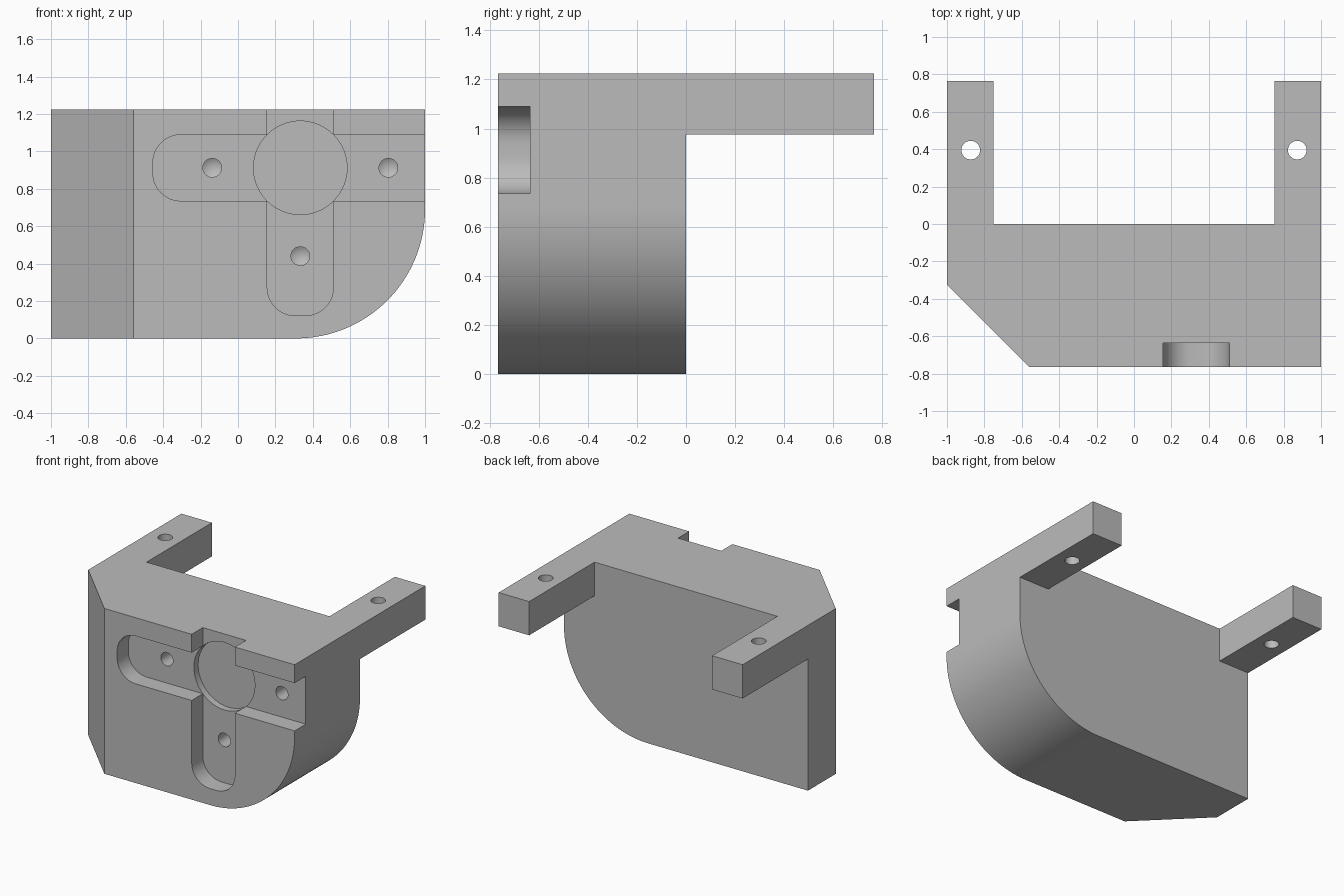
import bpy, bmesh, math
from mathutils import Matrix, Vector

if "Cube" in bpy.data.objects:
    bpy.data.objects.remove(bpy.data.objects["Cube"])

grey = bpy.data.materials.new("mid grey")
grey.use_nodes = True
grey.diffuse_color = (0.5, 0.5, 0.5, 1)
grey.node_tree.nodes["Principled BSDF"].inputs["Base Color"].default_value = (0.5, 0.5, 0.5, 1)

HALF_DEPTH, HEIGHT = 0.765, 1.225
FRONT, SLOT_FLOOR, DISC_FLOOR = -HALF_DEPTH, -0.635, -0.585
HUB_X, HUB_Z = 0.333, 0.912


def finish(name, bm):
    bmesh.ops.recalc_face_normals(bm, faces=bm.faces)
    mesh = bpy.data.meshes.new(name)
    bm.to_mesh(mesh)
    bm.free()
    mesh.materials.append(grey)
    obj = bpy.data.objects.new(name, mesh)
    bpy.context.collection.objects.link(obj)
    return obj


def prism(name, points, start, end, axis="y"):
    """Extrude an outline in the xz plane along y, or in the xy plane along z."""
    bm = bmesh.new()
    place = (lambda a, b: (a, start, b)) if axis == "y" else (lambda a, b: (a, b, start))
    face = bm.faces.new([bm.verts.new(place(a, b)) for a, b in points])
    moved = bmesh.ops.extrude_face_region(bm, geom=[face])["geom"]
    step = end - start
    offset = Vector((0, step, 0) if axis == "y" else (0, 0, step))
    bmesh.ops.translate(bm, vec=offset, verts=[v for v in moved if isinstance(v, bmesh.types.BMVert)])
    return finish(name, bm)


def arc(cx, cy, r, a0, a1, steps):
    angles = [math.radians(a0 + (a1 - a0) * i / steps) for i in range(steps + 1)]
    return [(cx + r * math.cos(a), cy + r * math.sin(a)) for a in angles]


def circle(cx, cy, r, steps=48):
    return arc(cx, cy, r, 0, 360, steps)[:-1]


def rect(x0, x1, y0, y1):
    return [(x0, y0), (x1, y0), (x1, y1), (x0, y1)]


def blind_hole(x, z, r=0.05, depth=0.2):
    """Drilled hole with a conical end."""
    bm = bmesh.new()
    start, end, tip = SLOT_FLOOR - 0.05, SLOT_FLOOR + depth, 0.03
    rings = [[bm.verts.new((a, y, b)) for a, b in circle(x, z, r, 32)] for y in (start, end)]
    point = bm.verts.new((x, end + tip, z))
    bm.faces.new(rings[0])
    for i in range(32):
        j = (i + 1) % 32
        bm.faces.new((rings[0][i], rings[0][j], rings[1][j], rings[1][i]))
        bm.faces.new((rings[1][i], rings[1][j], point))
    return finish("screw_hole_cutter", bm)


# Full block with one large rounded lower corner
R = 0.69
block = prism("bracket_body",
              [(-1, 0)] + arc(1 - R, R, R, -90, 0, 48) + [(1, HEIGHT), (-1, HEIGHT)],
              FRONT, HALF_DEPTH)

cutters = [
    # Space under and between the rear arms
    prism("under_arm_cutter", rect(-2, 2, -1, 0.975), 0, 1),
    prism("between_arm_cutter", rect(-0.75, 0.75, 0.5, 2), 0, 1),
    # Chamfer on the right front edge
    prism("chamfer_cutter", [(-1.2, -0.125), (-1.2, -1.2), (-0.125, -1.2)], -1, 2, "z"),
]

# Cross-shaped slots: one open to the left side, one open to the top
W, r = 0.177, 0.15
x0, z0 = -0.455, 0.122
across = [(1.2, HUB_Z - W), (1.2, HUB_Z + W)]
across += arc(x0 + r, HUB_Z + W - r, r, 90, 180, 12)
across += arc(x0 + r, HUB_Z - W + r, r, 180, 270, 12)
upright = [(HUB_X + W, 1.4), (HUB_X - W, 1.4)]
upright += arc(HUB_X - W + r, z0 + r, r, 180, 270, 12)
upright += arc(HUB_X + W - r, z0 + r, r, 270, 360, 12)
cutters += [prism("across_slot_cutter", across, -1, SLOT_FLOOR),
            prism("upright_slot_cutter", upright, -1, SLOT_FLOOR),
            prism("disc_pocket_cutter", circle(HUB_X, HUB_Z, 0.25, 64), -1, DISC_FLOOR)]

# Screw holes in the slots and through the arms
cutters += [blind_hole(x, z) for x, z in ((-0.138, HUB_Z), (0.804, HUB_Z), (HUB_X, 0.44))]
cutters += [prism("arm_hole_cutter", circle(s * 0.873, 0.395, 0.05, 32), 0.8, 1.4, "z") for s in (-1, 1)]

bpy.ops.object.select_all(action="DESELECT")
bpy.context.view_layer.objects.active = block
block.select_set(True)
for cutter in cutters:
    cutter.hide_render = True
    mod = block.modifiers.new("cut", "BOOLEAN")
    mod.operation = "DIFFERENCE"
    mod.solver = "EXACT"
    mod.object = cutter
    bpy.ops.object.modifier_apply(modifier=mod.name)
    bpy.data.objects.remove(cutter)

bpy.ops.object.shade_smooth_by_angle(angle=math.radians(25))
